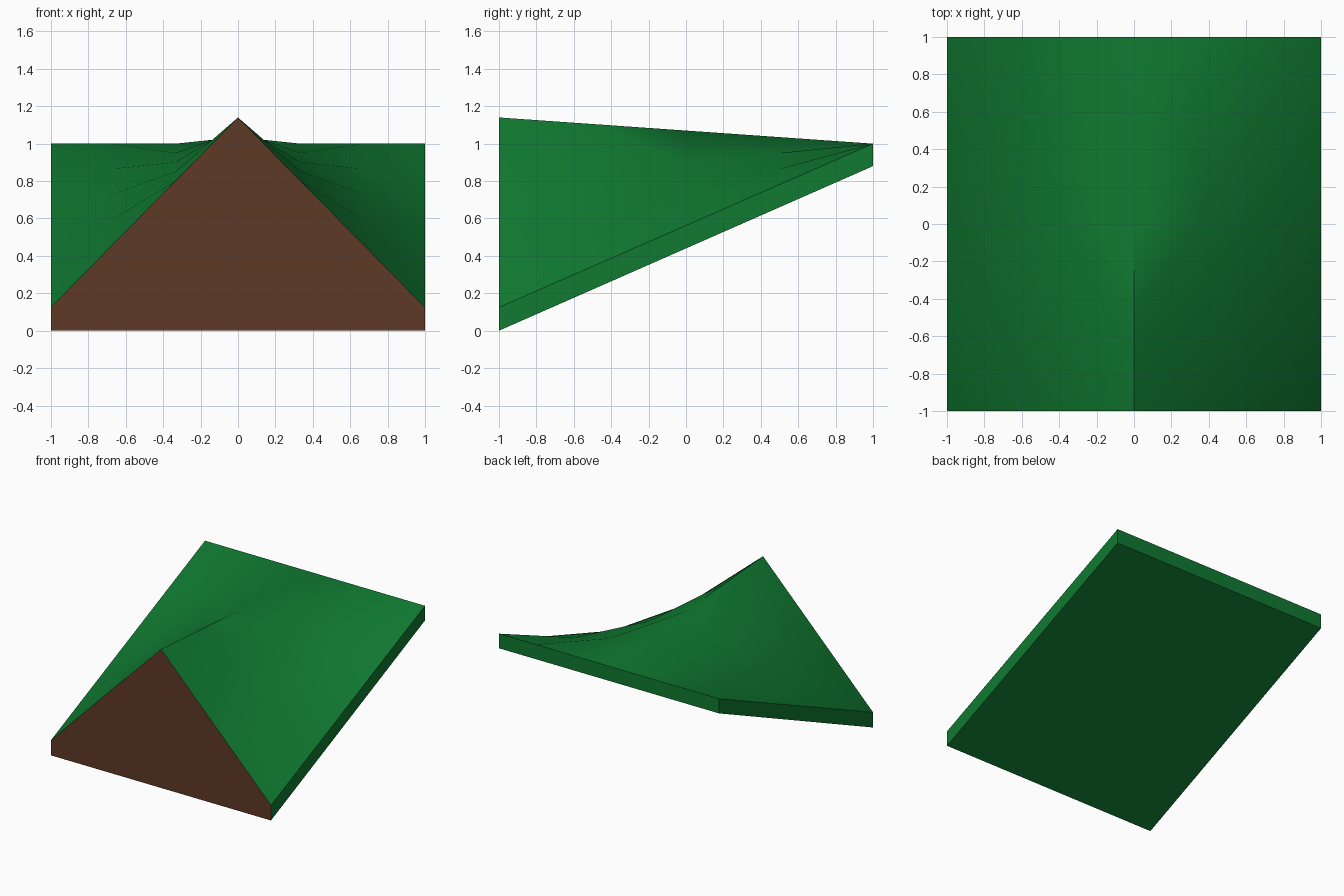
import bpy, bmesh, math

if "Cube" in bpy.data.objects:
    bpy.data.objects.remove(bpy.data.objects["Cube"])

def material(name, rgb):
    m = bpy.data.materials.new(name)
    m.diffuse_color = (*rgb, 1)
    m.use_nodes = True
    m.node_tree.nodes["Principled BSDF"].inputs["Base Color"].default_value = m.diffuse_color
    return m

green = material("grass green", (0.005, 0.195, 0.031))
brown = material("earth brown", (0.112, 0.042, 0.019))

COLS, ROWS = 6, 4            # grid across x and along y
EDGE, PEAK, BACK, THICK = 0.125, 1.14, 1.0, 0.12

def top_z(x, t):
    """Peaked profile at the front, blending to a flat edge at the back."""
    front = PEAK + (EDGE - PEAK) * abs(x)
    return front + (BACK - front) * t

bm = bmesh.new()
# Top surface
top = [[bm.verts.new((-1 + 2*i/COLS, -1 + 2*j/ROWS, top_z(-1 + 2*i/COLS, j/ROWS)))
        for i in range(COLS + 1)] for j in range(ROWS + 1)]
for j in range(ROWS):
    for i in range(COLS):
        a, b = top[j][i], top[j][i+1]
        d, c = top[j+1][i], top[j+1][i+1]
        # diagonals run outwards from the ridge towards the back
        tris = ((a, b, c), (a, c, d)) if i >= COLS // 2 else ((a, b, d), (b, c, d))
        for t in tris:
            bm.faces.new(t)

# Sloping underside
fl, fr = bm.verts.new((-1, -1, 0)), bm.verts.new((1, -1, 0))
bl, br = bm.verts.new((-1, 1, BACK - THICK)), bm.verts.new((1, 1, BACK - THICK))
bm.faces.new((fl, bl, br, fr))

# Gable front, back and side walls
gable = bm.faces.new([fl, fr] + top[0][::-1])
bm.faces.new([br, bl] + top[-1])
bm.faces.new([fr, br] + [r[-1] for r in reversed(top)])
bm.faces.new([bl, fl] + [r[0] for r in top])
gable.material_index = 1
bmesh.ops.recalc_face_normals(bm, faces=bm.faces)

mesh = bpy.data.meshes.new("ridge_slope")
bm.to_mesh(mesh)
bm.free()
mesh.materials.append(green)
mesh.materials.append(brown)
obj = bpy.data.objects.new("ridge_slope", mesh)
bpy.context.collection.objects.link(obj)

# Smooth top with sharp ridge and borders
bpy.context.view_layer.objects.active = obj
obj.select_set(True)
bpy.ops.object.shade_smooth_by_angle(angle=math.radians(30))
